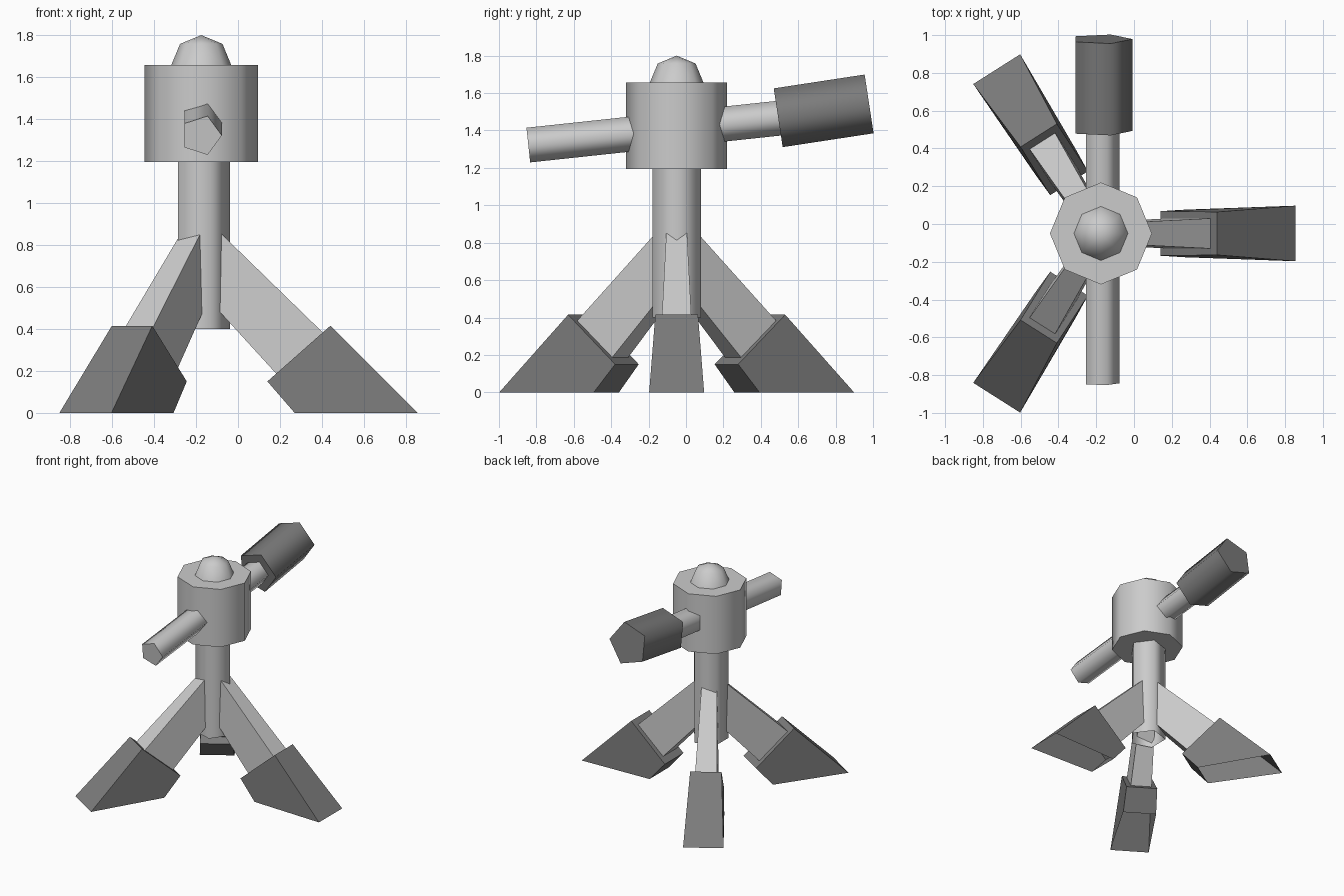
import bpy, bmesh
from math import cos, sin, pi, radians
from mathutils import Vector, Matrix

if "Cube" in bpy.data.objects:
    bpy.data.objects.remove(bpy.data.objects["Cube"])

CX, CY = -0.175, -0.05  # main axis of the turret


def material(name, v):
    m = bpy.data.materials.new(name)
    m.diffuse_color = (v, v, v, 1)
    m.use_nodes = True
    m.node_tree.nodes["Principled BSDF"].inputs["Base Color"].default_value = m.diffuse_color
    return m


LIGHT = material("light_metal", 0.6)
DARK = material("dark_metal", 0.2)


def make(name, bm, mat, smooth=None):
    me = bpy.data.meshes.new(name)
    bmesh.ops.recalc_face_normals(bm, faces=bm.faces)
    bm.to_mesh(me)
    bm.free()
    me.materials.append(mat)
    ob = bpy.data.objects.new(name, me)
    bpy.context.collection.objects.link(ob)
    if smooth:
        bpy.ops.object.select_all(action='DESELECT')
        ob.select_set(True)
        bpy.context.view_layer.objects.active = ob
        bpy.ops.object.shade_smooth_by_angle(angle=radians(smooth))
    return ob


def prism(name, mat, start, end, radius, sides, open_start=False):
    """Regular prism from start to end with one corner edge towards +x."""
    start, end = Vector(start), Vector(end)
    u = Vector((1, 0, 0))
    v = (end - start).normalized().cross(u)
    bm = bmesh.new()
    a, b = [[bm.verts.new(p + radius * (u * cos(2 * pi * i / sides) + v * sin(2 * pi * i / sides)))
             for i in range(sides)] for p in (start, end)]
    for i in range(sides):
        j = (i + 1) % sides
        bm.faces.new((a[i], a[j], b[j], b[i]))
    bm.faces.new(b)
    if not open_start:
        bm.faces.new(a)
    return make(name, bm, mat, 80)


def tapered_slab(name, mat, profile, angle, open_edge=None):
    """Side profile of (distance, z, half width) points, turned about the axis."""
    bm = bmesh.new()
    a = [bm.verts.new((d, -w, z)) for d, z, w in profile]
    b = [bm.verts.new((d, w, z)) for d, z, w in profile]
    bm.faces.new(a[::-1])
    bm.faces.new(b)
    n = len(profile)
    for i in range(n):
        j = (i + 1) % n
        if i != open_edge:
            bm.faces.new((a[i], a[j], b[j], b[i]))
    bm.transform(Matrix.Translation((CX, CY, 0)) @ Matrix.Rotation(radians(angle), 4, 'Z'))
    return make(name, bm, mat)


# Column and head
prism("column", LIGHT, (CX, CY, 0.40), (CX, CY, 1.22), 0.137, 5, open_start=True)
prism("head", LIGHT, (CX, CY, 1.195), (CX, CY, 1.657), 0.27, 8)

# Dome on the head
bm = bmesh.new()
bmesh.ops.create_uvsphere(bm, u_segments=8, v_segments=4, radius=0.143)
bmesh.ops.delete(bm, geom=[v for v in bm.verts if v.co.z < -0.01], context='VERTS')
bm.transform(Matrix.Translation((CX, CY, 1.657)))
make("dome", bm, LIGHT, 80)

# Tilted barrel through the head and the dark counterweight behind it
prism("barrel", LIGHT, (CX, -0.843, 1.322), (CX, 0.50, 1.466), 0.098, 5)
prism("counterweight", DARK, (CX, 0.493, 1.468), (CX, 0.979, 1.542), 0.167, 5)

# Three legs ending on the upper face of dark wedge feet, which are open below
leg = [(0.03, 0.917, 0.052), (0.579, 0.383, 0.080), (0.357, 0.187, 0.080), (0.03, 0.545, 0.062)]
foot = [(0.315, 0.15, 0.118), (0.615, 0.415, 0.114), (1.03, 0.0, 0.147), (0.445, 0.0, 0.126)]
for i, ang in enumerate((0, 122.4, -122.4)):
    tapered_slab(f"leg_{i + 1}", LIGHT, leg, ang)
    tapered_slab(f"foot_{i + 1}", DARK, foot, ang, open_edge=2)
